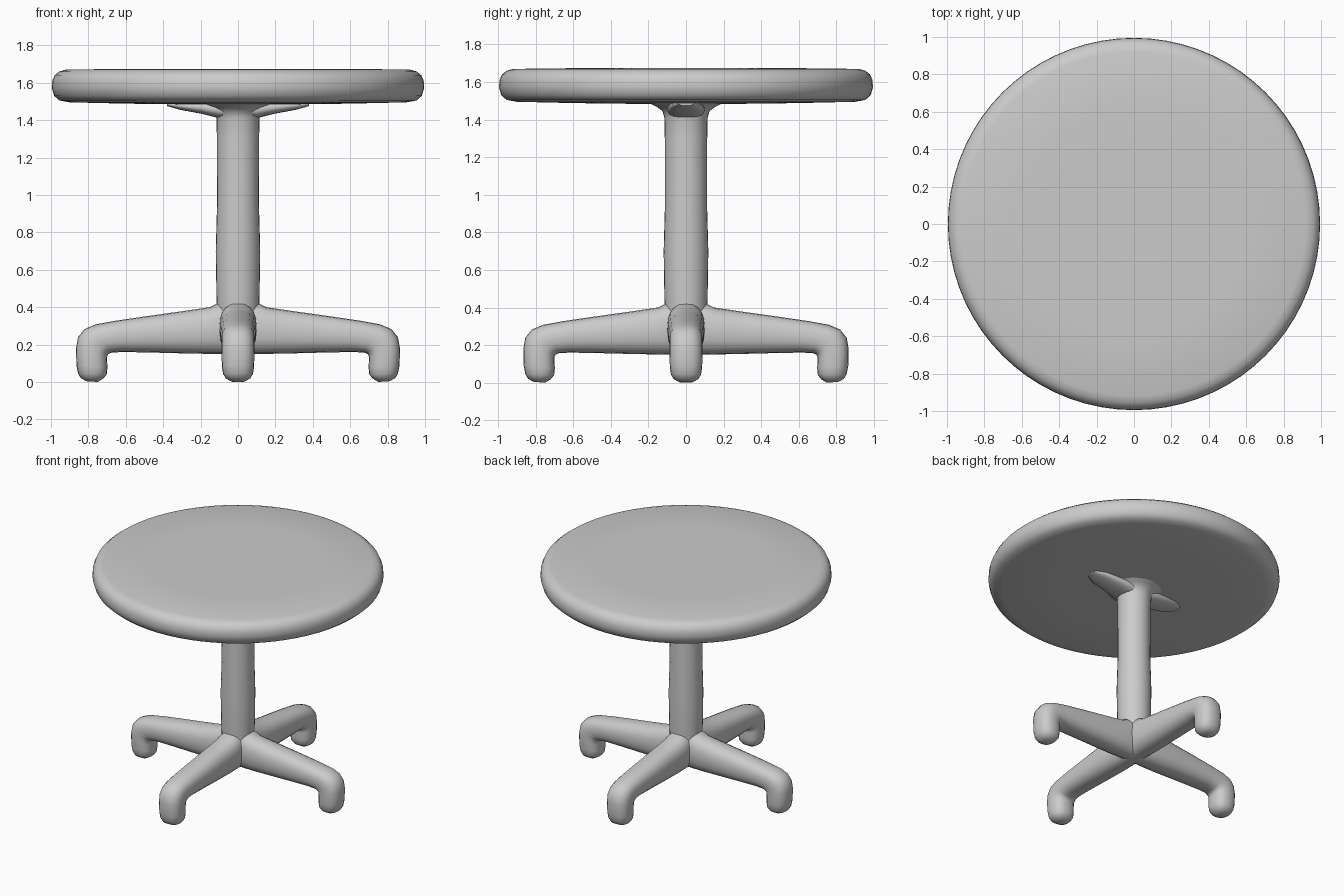
import bpy, bmesh, math
from mathutils import Vector, Matrix

if "Cube" in bpy.data.objects:
    bpy.data.objects.remove(bpy.data.objects["Cube"])


def finish(name, bm, angle=45):
    bmesh.ops.recalc_face_normals(bm, faces=bm.faces)
    mesh = bpy.data.meshes.new(name)
    bm.to_mesh(mesh)
    bm.free()
    obj = bpy.data.objects.new(name, mesh)
    bpy.context.collection.objects.link(obj)
    bpy.ops.object.select_all(action='DESELECT')
    obj.select_set(True)
    bpy.context.view_layer.objects.active = obj
    bpy.ops.object.shade_smooth_by_angle(angle=math.radians(angle))
    return obj


def skin(name, rings, turn=0):
    """Bridge a list of equal-sized point rings and cap both ends."""
    bm = bmesh.new()
    loops = [[bm.verts.new(p) for p in ring] for ring in rings]
    n = len(loops[0])
    for a, b in zip(loops, loops[1:]):
        for i in range(n):
            j = (i + 1) % n
            bm.faces.new((a[i], a[j], b[j], b[i]))
    bm.faces.new(loops[0])
    bm.faces.new(loops[-1])
    bm.transform(Matrix.Rotation(turn, 4, 'Z'))
    return finish(name, bm)


def lathe(name, profile, sides):
    """Profile of (radius, z) turned around the z axis."""
    angles = [2 * math.pi * i / sides for i in range(sides)]
    return skin(name, [[(r * math.cos(a), r * math.sin(a), z) for a in angles]
                       for r, z in profile])


def sweep(name, stations, turn=0, sides=20):
    """Rounded sections, each given by outer (x, z), inner (x, z), half width."""
    rings = []
    for outer, inner, width in stations:
        o, i = Vector((outer[0], 0, outer[1])), Vector((inner[0], 0, inner[1]))
        mid, half = (o + i) / 2, (o - i) / 2
        ring = []
        for k in range(sides):
            a = 2 * math.pi * k / sides
            c, s = math.cos(a), math.sin(a)
            c, s = (math.copysign(abs(v) ** 0.82, v) for v in (c, s))
            ring.append(mid + half * s + Vector((0, width * c, 0)))
        rings.append(ring)
    return skin(name, rings, turn)


# round top with softened rim
lathe("table_top", [(0.2, 1.483), (0.6, 1.488), (0.9, 1.495), (0.955, 1.505),
                    (0.983, 1.53), (0.995, 1.57), (0.993, 1.61), (0.98, 1.64),
                    (0.955, 1.66), (0.92, 1.67), (0.6, 1.674), (0.2, 1.672)], 72)

# central post, flaring under the top
lathe("post", [(0.105, 0.22), (0.115, 0.45), (0.119, 0.7), (0.112, 0.95),
               (0.113, 1.3), (0.115, 1.41), (0.125, 1.445),
               (0.155, 1.468), (0.2, 1.49)], 28)

# tapered support bar under the top, running left to right
bar = [((0.38, 1.50), (0.38, 1.475), 0.04), ((0.31, 1.50), (0.31, 1.455), 0.075),
       ((0.2, 1.50), (0.2, 1.435), 0.09), ((0.1, 1.50), (0.1, 1.41), 0.1)]
mirrored = [((-o[0], o[1]), (-i[0], i[1]), w) for o, i, w in bar]
sweep("support_bar", mirrored + bar[::-1])

# four legs with turned-down feet
leg = [((0.0, 0.42), (0.0, 0.15), 0.095), ((0.11, 0.42), (0.11, 0.15), 0.1),
       ((0.15, 0.40), (0.15, 0.15), 0.1), ((0.3, 0.378), (0.3, 0.153), 0.098),
       ((0.5, 0.35), (0.49, 0.158), 0.094), ((0.65, 0.328), (0.62, 0.16), 0.09),
       ((0.76, 0.308), (0.675, 0.157), 0.088), ((0.82, 0.283), (0.693, 0.15), 0.088),
       ((0.855, 0.24), (0.699, 0.138), 0.088), ((0.866, 0.18), (0.7, 0.12), 0.088),
       ((0.864, 0.09), (0.698, 0.075), 0.086), ((0.855, 0.045), (0.702, 0.04), 0.08),
       ((0.84, 0.02), (0.72, 0.018), 0.065), ((0.81, 0.004), (0.75, 0.0), 0.035)]
for i, side in enumerate(("right", "back", "left", "front")):
    sweep(side + "_leg", leg, turn=i * math.pi / 2)
